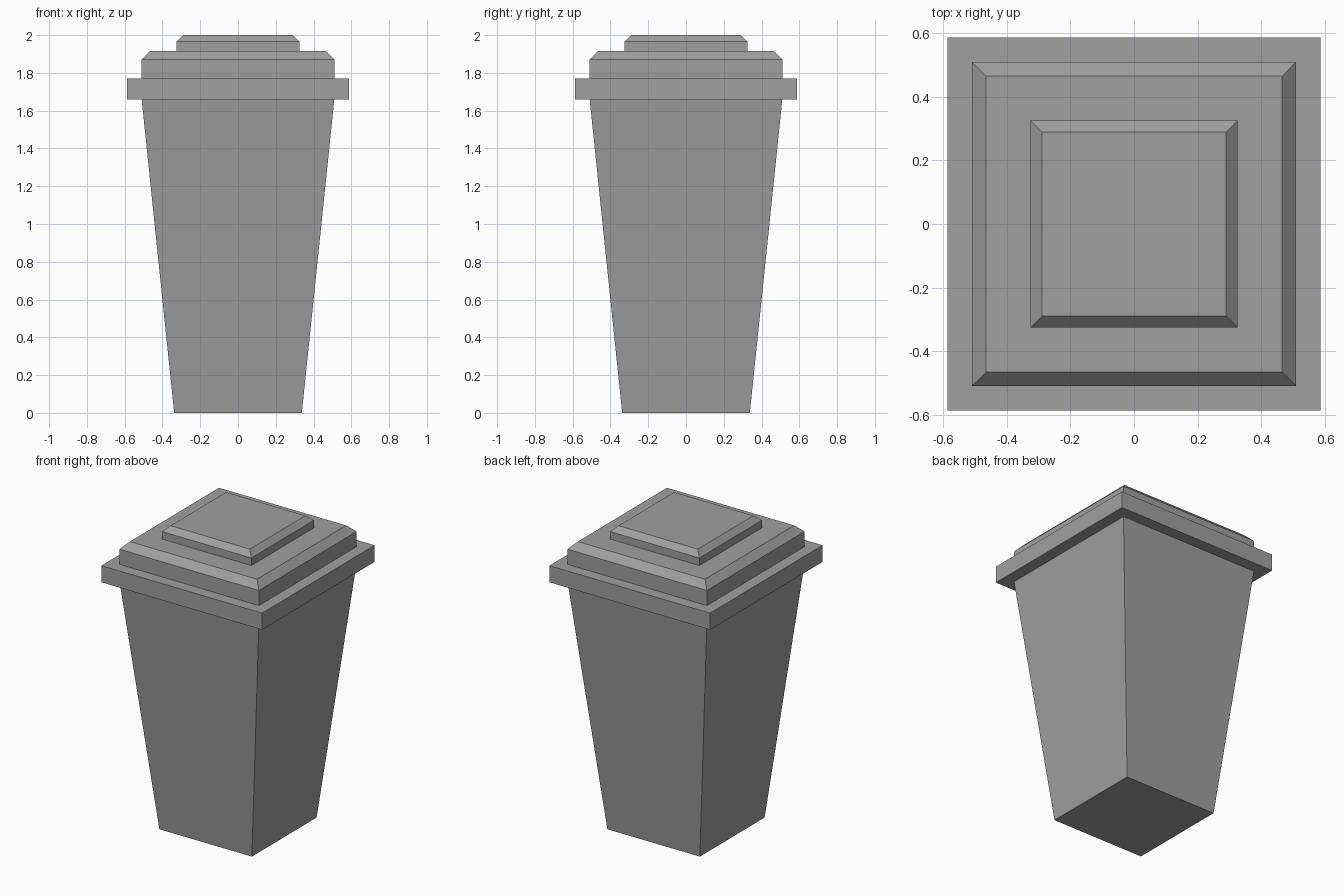
import bpy
import bmesh

cube = bpy.data.objects.get("Cube")
if cube:
    bpy.data.objects.remove(cube, do_unlink=True)

grey = bpy.data.materials.new("stone grey")
grey.use_nodes = True
colour = (0.35, 0.35, 0.35, 1.0)
grey.diffuse_color = colour
grey.node_tree.nodes["Principled BSDF"].inputs["Base Color"].default_value = colour


def square_tier(name, profile):
    """Closed solid of stacked square rings, given as (half width, height)."""
    bm = bmesh.new()
    rings = [[bm.verts.new((sx * w, sy * w, z))
              for sx, sy in ((-1, -1), (1, -1), (1, 1), (-1, 1))]
             for w, z in profile]
    for low, high in zip(rings, rings[1:]):
        for i in range(4):
            j = (i + 1) % 4
            bm.faces.new((low[i], low[j], high[j], high[i]))
    bm.faces.new(rings[0][::-1])
    bm.faces.new(rings[-1])
    mesh = bpy.data.meshes.new(name)
    bm.to_mesh(mesh)
    bm.free()
    mesh.materials.append(grey)
    obj = bpy.data.objects.new(name, mesh)
    bpy.context.collection.objects.link(obj)
    return obj


# Tapered body, widening upwards
square_tier("tapered_body", [(0.338, 0), (0.51, 1.66)])
# Overhanging rim
square_tier("rim", [(0.587, 1.66), (0.587, 1.77)])
# Two stepped lid tiers with chamfered top edges
square_tier("lower_lid", [(0.51, 1.77), (0.51, 1.87), (0.465, 1.915)])
square_tier("upper_lid", [(0.326, 1.915), (0.326, 1.965), (0.29, 2.0)])
